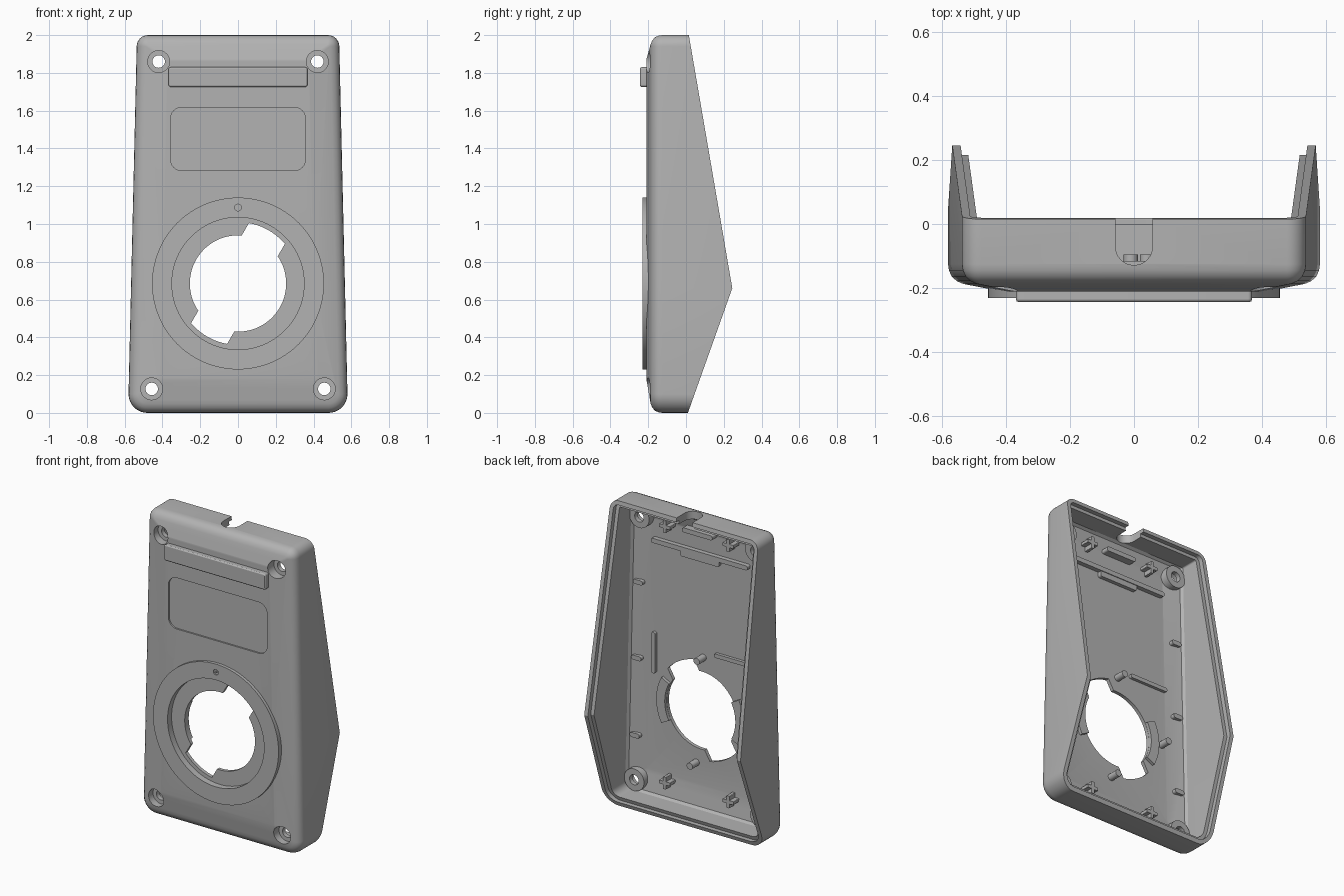
import bpy, bmesh
from math import sin, cos, pi, radians, asin

if "Cube" in bpy.data.objects:
    bpy.data.objects.remove(bpy.data.objects["Cube"])

grey = bpy.data.materials.new("plain grey")
grey.use_nodes = True
grey.diffuse_color = (0.45, 0.45, 0.45, 1)
grey.node_tree.nodes["Principled BSDF"].inputs["Base Color"].default_value = (0.45, 0.45, 0.45, 1)

FLOOR = -0.165          # inside face of the front wall
DIAL = 0.685            # height of the dial centre


def loft(name, rings):
    """Closed solid skinned through rings of equal point count."""
    bm = bmesh.new()
    loops = [[bm.verts.new(p) for p in ring] for ring in rings]
    n = len(loops[0])
    for a, b in zip(loops, loops[1:]):
        for i in range(n):
            j = (i + 1) % n
            bm.faces.new((a[i], a[j], b[j], b[i]))
    bm.faces.new(loops[0])
    bm.faces.new(loops[-1])
    bmesh.ops.recalc_face_normals(bm, faces=bm.faces)
    mesh = bpy.data.meshes.new(name)
    bm.to_mesh(mesh)
    bm.free()
    mesh.materials.append(grey)
    obj = bpy.data.objects.new(name, mesh)
    bpy.context.collection.objects.link(obj)
    return obj


def prism(name, pts, y0, y1):
    return loft(name, [[(x, y, z) for x, z in pts] for y in (y0, y1)])


def arc(cx, cz, r, a0, a1, n):
    return [(cx + r * cos(radians(a0 + (a1 - a0) * i / n)),
             cz + r * sin(radians(a0 + (a1 - a0) * i / n))) for i in range(n + 1)]


def circle(cx, cz, r, n=32):
    return arc(cx, cz, r, 0, 360, n)[:-1]


def rounded(cx, cz, w, h, r):
    pts = []
    for k, (sx, sz) in enumerate(((1, 1), (-1, 1), (-1, -1), (1, -1))):
        pts += arc(cx + sx * (w / 2 - r), cz + sz * (h / 2 - r), r, 90 * k, 90 * k + 90, 6)
    return pts


def combine(target, tool, operation):
    mod = target.modifiers.new("join", "BOOLEAN")
    mod.operation, mod.solver, mod.object = operation, "EXACT", tool
    bpy.context.view_layer.objects.active = target
    bpy.ops.object.modifier_apply(modifier=mod.name)
    bpy.data.objects.remove(tool)


def smooth(obj):
    bpy.ops.object.select_all(action="DESELECT")
    obj.select_set(True)
    bpy.context.view_layer.objects.active = obj
    bpy.ops.object.shade_smooth_by_angle(angle=radians(25))


# Tapered outline with rounded corners; the rear rim peaks at PEAK
PEAK = 0.66


def rim(z, drop=0.0):
    y = 0.01 + 0.235 * z / PEAK if z < PEAK else 0.015 + 0.23 * (2 - z) / (2 - PEAK)
    return y - drop


def outline(y, side, bottom=None, top=None):
    bottom = side if bottom is None else bottom
    top = side if top is None else top
    rb, rt = max(0.1 - side, 0.012), max(0.06 - side, 0.01)

    def half(z):
        return 0.582 - 0.0235 * z - side
    zb, zt = bottom + rb, 2 - top - rt
    right = arc(half(zb) - rb, zb, rb, -90, 0, 8) + [(half(PEAK), PEAK)]
    right += arc(half(zt) - rt, zt, rt, 0, 90, 8)
    pts = right + [(-x, z) for x, z in reversed(right)]
    return [(x, y(z) if callable(y) else y, z) for x, z in pts]


# Shell: outside, stepped rim, then inside
shell = loft("housing_shell", [
    outline(-0.21, 0.165, 0.18, 0.13),
    outline(-0.187, 0.048),
    outline(-0.178, 0.027),
    outline(-0.163, 0.011),
    outline(-0.145, 0.003),
    outline(-0.125, 0.0),
    outline(rim, 0.0),
    outline(rim, 0.026),
    outline(lambda z: rim(z, 0.03), 0.026),
    outline(lambda z: rim(z, 0.03), 0.05),
    outline(-0.125, 0.052),
    outline(-0.142, 0.064),
    outline(FLOOR, 0.18, 0.195, 0.145),
])

# Screw bosses with counterbored holes
screws = [(s * x, z) for s in (-1, 1) for x, z in ((0.42, 1.86), (0.457, 0.127))]
for x, z in screws:
    combine(shell, prism("boss", circle(x, z, 0.072), -0.17, -0.115), "UNION")
for x, z in screws:
    combine(shell, prism("counterbore", circle(x, z, 0.058), -0.4, -0.145), "DIFFERENCE")
    combine(shell, prism("screw_hole", circle(x, z, 0.033), -0.4, 0.1), "DIFFERENCE")

# Shallow label panel and dial recess
combine(shell, prism("panel", rounded(0, 1.45, 0.715, 0.335, 0.06), -0.3, -0.2), "DIFFERENCE")
combine(shell, prism("recess", circle(0, DIAL, 0.35, 96), -0.3, -0.188), "DIFFERENCE")

# Round opening with two opposite locking notches
r_in, r_out, half_w = 0.255, 0.325, 0.11
wide, narrow = [asin(half_w / r) * 180 / pi for r in (r_in, r_out)]
opening = []
for a in (60, 240):
    opening += arc(0, DIAL, r_out, a - narrow, a + narrow, 10)
    opening += arc(0, DIAL, r_in, a + wide, a + 180 - wide, 30)
combine(shell, prism("opening", opening, -0.4, 0.3), "DIFFERENCE")

# Cable notch through the top wall
slot = [(0.058, 0.2)] + arc(0, -0.07, 0.058, 0, -180, 16) + [(-0.058, 0.2)]
combine(shell, loft("cable_notch", [[(x, y, z) for x, y in slot] for z in (1.92, 2.1)]), "DIFFERENCE")
smooth(shell)

# Raised dial ring with index dimple
ring = prism("dial_ring", circle(0, DIAL, 0.455, 96), -0.23, -0.19)
combine(ring, prism("bore", circle(0, DIAL, 0.35, 96), -0.4, 0), "DIFFERENCE")
combine(ring, prism("dimple", circle(0, 1.087, 0.018, 20), -0.4, -0.222), "DIFFERENCE")
smooth(ring)
smooth(prism("index_dot", circle(0, 1.087, 0.006, 12), -0.229, -0.215))

# Front ledge bar
bar = prism("front_bar", rounded(0, 1.778, 0.735, 0.104, 0.012), -0.243, -0.195)
bevel = bar.modifiers.new("soft edge", "BEVEL")
bevel.width, bevel.segments = 0.007, 2
smooth(bar)

# Inside: locking pads beside the opening
for side, a in (("left", 0), ("right", 180)):
    pad = arc(0, DIAL, 0.256, a - 28, a + 28, 14) + arc(0, DIAL, 0.318, a + 28, a - 28, 14)
    smooth(prism(side + "_lock_pad", pad, FLOOR - 0.005, FLOOR + 0.02))

# Inside: pegs around the opening
for i, (x, z) in enumerate(((-0.01, 1.035), (0.04, 0.335), (-0.35, 0.7))):
    smooth(prism(f"peg_{i + 1}", circle(x, z, 0.022, 20), FLOOR - 0.01, FLOOR + 0.07))

# Inside: floor ribs
for name, x, z, w, h, tall in (("upper_rib", 0, 1.72, 0.7, 0.03, 0.03),
                               ("upper_rib_block", 0, 1.69, 0.28, 0.04, 0.025),
                               ("vertical_rib", 0.34, 0.98, 0.026, 0.27, 0.02),
                               ("cross_rib", -0.24, 1.08, 0.28, 0.026, 0.02),
                               ("cable_stop", 0, 1.86, 0.22, 0.03, 0.05)):
    smooth(prism(name, rounded(x, z, w, h, 0.012), FLOOR - 0.01, FLOOR + tall))

# Inside: small side ribs and cross-shaped posts
for side, s in (("left", 1), ("right", -1)):
    for i, z in enumerate((0.41, 0.92, 1.42)):
        smooth(prism(f"{side}_side_rib_{i + 1}", rounded(s * (0.475 - 0.0235 * z), z, 0.07, 0.03, 0.014),
                     FLOOR - 0.005, FLOOR + 0.035))
    for level, z in (("lower", 0.17), ("upper", 1.85)):
        for part, w, h in (("a", 0.08, 0.022), ("b", 0.022, 0.08)):
            prism(f"{side}_{level}_post_{part}", rounded(s * 0.23, z, w, h, 0.004), FLOOR - 0.01, FLOOR + 0.06)
